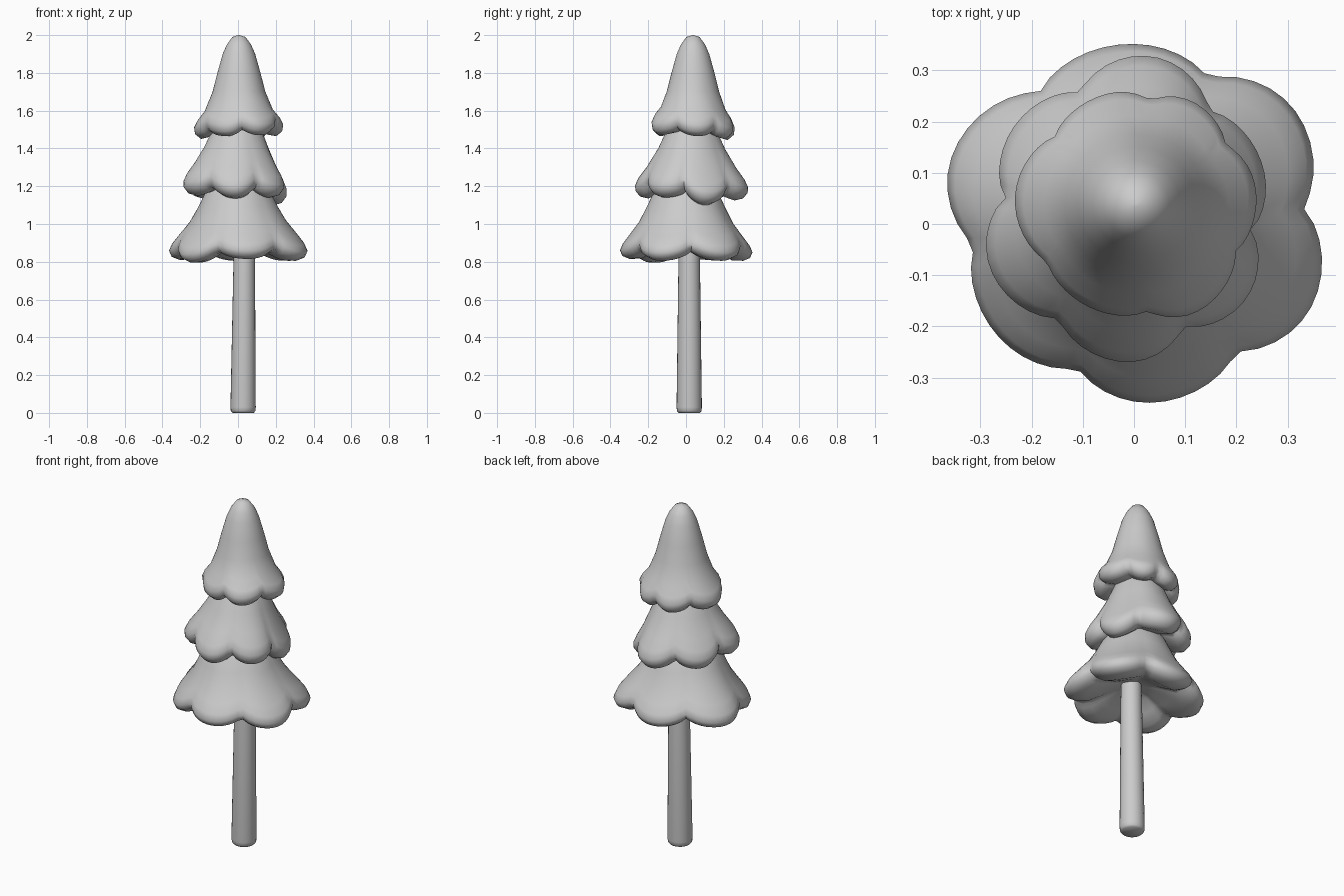
import bpy
from math import sin, cos, pi, radians

if "Cube" in bpy.data.objects:
    bpy.data.objects.remove(bpy.data.objects["Cube"])

grey = bpy.data.materials.new("soft grey")
grey.use_nodes = True
grey.diffuse_color = (0.6, 0.6, 0.6, 1)
grey.node_tree.nodes["Principled BSDF"].inputs["Base Color"].default_value = (0.6, 0.6, 0.6, 1)

SEGMENTS = 72


def scallop(angle, lobes):
    """Radius, hem shift and lobe fullness (1 on a lobe, 0 in a crease)."""
    for i, (a0, r0, z0) in enumerate(lobes):
        a1, r1, z1 = lobes[(i + 1) % len(lobes)]
        span = (a1 - a0) % 360
        t = ((angle - a0) % 360) / span
        if t <= 1:
            mix = (1 - cos(pi * t)) / 2
            full = abs(cos(pi * t)) ** 0.75
            return r0 + (r1 - r0) * mix, z0 + (z1 - z0) * mix, full


def add_mesh(name, rings):
    """Skin a list of equal rings and close both ends."""
    n = len(rings[0])
    verts = [v for ring in rings for v in ring]
    faces = []
    for k in range(len(rings) - 1):
        for i in range(n):
            j = (i + 1) % n
            faces.append((k * n + i, (k + 1) * n + i, (k + 1) * n + j, k * n + j))
    faces.append(tuple(range(n)))
    faces.append(tuple(reversed(range((len(rings) - 1) * n, len(rings) * n))))
    mesh = bpy.data.meshes.new(name)
    mesh.from_pydata(verts, [], faces)
    mesh.materials.append(grey)
    obj = bpy.data.objects.new(name, mesh)
    bpy.context.collection.objects.link(obj)
    bpy.ops.object.select_all(action='DESELECT')
    obj.select_set(True)
    bpy.context.view_layer.objects.active = obj
    bpy.ops.object.shade_smooth_by_angle(angle=radians(60))
    return obj


def add_tier(name, centre, profile, lobes, depth, lift):
    """Bell of foliage; each profile row is radius, height, lobe influence."""
    widest = max(row[0] for row in profile)
    rings = []
    for radius, z, w in profile:
        ring = []
        for i in range(SEGMENTS):
            a = 360 * i / SEGMENTS
            reach, shift, full = scallop(a, lobes)
            scale = reach / widest * (1 - depth * (1 - full))
            r = radius * (1 + w * (scale - 1))
            ring.append((centre[0] + r * cos(radians(a)),
                         centre[1] + r * sin(radians(a)),
                         z + w * (shift + lift * (1 - full))))
        rings.append(ring)
    return add_mesh(name, rings)


# Top tier
add_tier("top_foliage", (0.005, 0.037),
         [(0.004, 2.0, 0), (0.035, 1.99, 0), (0.064, 1.95, 0), (0.086, 1.9, 0),
          (0.114, 1.8, 0), (0.139, 1.7, .1), (0.176, 1.6, .5), (0.21, 1.55, .9),
          (0.225, 1.515, 1), (0.22, 1.48, 1), (0.19, 1.455, 1), (0.15, 1.465, .8),
          (0.06, 1.5, 0)],
         [(8, .235, .01), (60, .23, -.005), (105, .225, -.01), (175, .238, -.005),
          (250, .22, .01), (302, .24, .015)], 0.1, 0.035)

# Middle tier
add_tier("middle_foliage", (-0.005, 0.03),
         [(0.01, 1.62, 0), (0.08, 1.58, 0), (0.13, 1.5, .1), (0.172, 1.4, .35),
          (0.224, 1.3, .8), (0.262, 1.24, 1), (0.28, 1.2, 1), (0.278, 1.17, 1),
          (0.255, 1.14, 1), (0.215, 1.13, 1), (0.16, 1.155, .7), (0.05, 1.2, 0)],
         [(20, .27, -.03), (83, .30, -.005), (145, .28, .005), (205, .30, .02),
          (268, .30, .005), (320, .285, .01)], 0.15, 0.05)

# Bottom tier
add_tier("bottom_foliage", (0, 0),
         [(0.01, 1.3, 0), (0.1, 1.27, 0), (0.17, 1.17, .1), (0.213, 1.08, .4),
          (0.256, 1.0, .75), (0.31, .93, 1), (0.345, .885, 1), (0.36, .85, 1),
          (0.347, .82, 1), (0.31, .805, 1), (0.25, .807, 1), (0.18, .845, .6),
          (0.11, .885, .2), (0.05, .9, 0)],
         [(34, .385, 0), (92, .352, 0), (159, .38, .005), (217, .345, -.01),
          (280, .352, .01), (337, .383, 0)], 0.14, 0.05)

# Trunk, slightly tapered with a rounded foot
trunk = []
for x, z, r in [(.034, 1.1, .05), (.033, .8, .057), (.027, .03, .067),
                (.027, .01, .065), (.027, 0, .056)]:
    trunk.append([(x + r * cos(2 * pi * i / 24), .017 + r * sin(2 * pi * i / 24), z)
                  for i in range(24)])
add_mesh("trunk", trunk)
